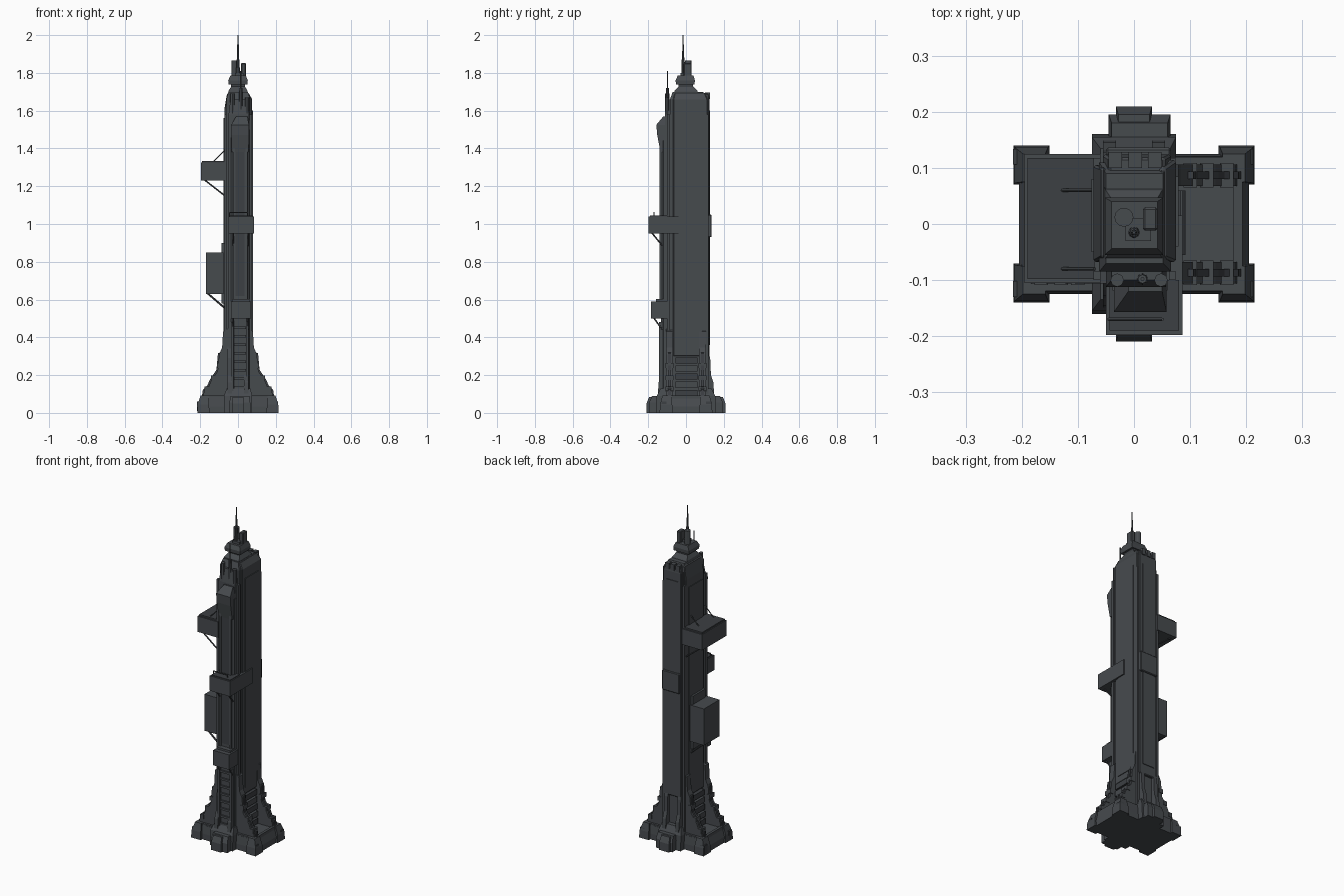
import bpy, bmesh, math
from mathutils import Vector

def mat(name, c):
    m = bpy.data.materials.new(name)
    m.diffuse_color = (*c, 1)
    return m
HULL = mat("hull grey", (0.062, 0.069, 0.076))
DARK = mat("dark grey", (0.045, 0.050, 0.056))

def finish(name, bm, m, bevel=0):
    bmesh.ops.recalc_face_normals(bm, faces=bm.faces)
    me = bpy.data.meshes.new(name)
    bm.to_mesh(me)
    bm.free()
    me.materials.append(m)
    o = bpy.data.objects.new(name, me)
    bpy.context.collection.objects.link(o)
    if bevel:
        b = o.modifiers.new("bevel", 'BEVEL')
        b.width, b.segments = bevel, 1
    return o

def stack(name, rings, m=HULL, bevel=0):
    """Loft through horizontal rectangles (x0, x1, y0, y1, z)."""
    bm = bmesh.new()
    prev = None
    for x0, x1, y0, y1, z in rings:
        r = [bm.verts.new(p) for p in ((x0, y0, z), (x1, y0, z), (x1, y1, z), (x0, y1, z))]
        if prev:
            for i in range(4):
                bm.faces.new((prev[i], prev[(i + 1) % 4], r[(i + 1) % 4], r[i]))
        else:
            bm.faces.new(r[::-1])
        prev = r
    bm.faces.new(prev)
    return finish(name, bm, m, bevel)

def box(name, x0, x1, y0, y1, z0, z1, m=HULL, bevel=0):
    return stack(name, [(x0, x1, y0, y1, z0), (x0, x1, y0, y1, z1)], m, bevel)

def prism(name, pts, axis, a, b, m=HULL, bevel=0):
    """Extrude a profile along x (pts are y,z), y (pts are x,z) or z (pts are x,y)."""
    def put(p, t):
        return {'x': (t, p[0], p[1]), 'y': (p[0], t, p[1]), 'z': (p[0], p[1], t)}[axis]
    bm = bmesh.new()
    lo = [bm.verts.new(put(p, a)) for p in pts]
    hi = [bm.verts.new(put(p, b)) for p in pts]
    n = len(pts)
    bm.faces.new(lo)
    bm.faces.new(hi[::-1])
    for i in range(n):
        bm.faces.new((lo[i], lo[(i + 1) % n], hi[(i + 1) % n], hi[i]))
    return finish(name, bm, m, bevel)

def rod(name, p, q, r0, r1=None, n=8, m=HULL):
    p, q = Vector(p), Vector(q)
    bm = bmesh.new()
    bmesh.ops.create_cone(bm, cap_ends=True, segments=n, radius1=r0,
                          radius2=r0 if r1 is None else r1, depth=(q - p).length)
    rot = (q - p).to_track_quat('Z', 'Y').to_matrix()
    for v in bm.verts:
        v.co = rot @ v.co + (p + q) / 2
    return finish(name, bm, m)

# Base platform with raised deck rim
stack("base_platform", [(-.205, .205, -.125, .125, 0), (-.205, .205, -.125, .125, .035),
                        (-.19, .19, -.12, .12, .085)])
for s in (-1, 1):
    box("deck_rim_side", s * .185 - .008, s * .185 + .008, -.115, .115, .075, .093)
    box("deck_rim_long", -.185, .185, s * .112 - .007, s * .112 + .007, .075, .093)
    # Front and back piers of the base
    stack("pier_wide", [(-.075, .075, s * .1 - .06, s * .1 + .06, 0),
                        (-.075, .075, s * .1 - .055, s * .1 + .055, .09),
                        (-.06, .065, s * .1 - .035, s * .1 + .035, .13)])
    stack("pier_step", [(-.045, .065, s * .15 - .045, s * .15 + .045, 0),
                        (-.045, .065, s * .15 - .045, s * .15 + .045, .055),
                        (-.04, .06, s * .15 - .03, s * .15 + .03, .09)])
    stack("pier_nose", [(-.032, .032, s * .18 - .029, s * .18 + .029, 0),
                        (-.032, .032, s * .18 - .029, s * .18 + .029, .05),
                        (-.028, .028, s * .18 - .015, s * .18 + .015, .085)])
    # Corner feet and flared buttresses
    for t in (-1, 1):
        stack("corner_foot", [(s * .183 - .032, s * .183 + .032, t * .105 - .035, t * .105 + .035, 0),
                              (s * .183 - .030, s * .183 + .030, t * .105 - .032, t * .105 + .032, .045),
                              (s * .178 - .02, s * .178 + .02, t * .1 - .025, t * .1 + .025, .093)])
        box("foot_plate", s * .2 - .016, s * .2 + .012, t * .118 - .012, t * .118 + .016, .01, .06, DARK)
        fin = [(.05, .08), (.185, .08), (.18, .115), (.155, .14), (.145, .165), (.108, .22), (.1, .31),
               (.084, .345), (.079, .43), (.05, .45)]
        prism("side_buttress", [(s * x, z) for x, z in fin], 'y', t * .068, t * .106)
        prism("buttress_spine", [(s * (x + .006), z + .008) for x, z in fin[1:7]] +
              [(s * .06, .32), (s * .06, .09)], 'y', t * .08, t * .094, DARK)
        for x, z in ((.165, .125), (.13, .185), (.1, .25)):
            box("buttress_vent", s * x - .012, s * x + .012, t * .087 - .022, t * .087 + .022, z - .012, z + .014)
        # Slim fins on the front and back
        fin2 = [(.08, .08), (.15, .08), (.145, .16), (.132, .2), (.128, .29), (.118, .33), (.08, .4)]
        prism("front_back_fin", [(s * y, z) for y, z in fin2], 'x', t * .032, t * .055)
    # Stepped panels between the buttresses
    for i in range(5):
        box("side_step", s * .07 - .022 + i * .002, s * .07 + .022 - i * .002, -.055, .06,
            .09 + i * .043, .122 + i * .043, HULL if i % 2 else DARK)

# Tower core and side panels
stack("tower_core", [(-.062, .066, -.085, .11, .08), (-.062, .066, -.085, .11, 1.66),
                     (-.05, .052, -.07, .09, 1.7)])
stack("right_wall", [(.05, .075, -.068, .114, .3), (.05, .075, -.068, .114, 1.66),
                     (.045, .055, -.06, .1, 1.695)], HULL, .004)
stack("left_wall", [(-.072, -.05, -.068, .105, .3), (-.072, -.05, -.068, .105, 1.61),
                    (-.058, -.05, -.06, .1, 1.69)], HULL, .004)
box("right_wall_panel", .07, .079, -.04, .085, .34, 1.6)
box("left_wall_panel", -.076, -.07, -.05, .08, .34, 1.56)
for x in (-.066, .068):
    for y in (-.09, .112):
        box("corner_rib", x - .006, x + .006, y - .01, y + .006, .1, 1.58)

# Back column with notched top
stack("back_column", [(-.055, .066, .09, .124, .3), (-.055, .066, .09, .124, 1.65),
                      (-.045, .055, .08, .118, 1.69)], HULL, .004)
box("back_column_panel", -.035, .045, .12, .128, .36, 1.6)
box("back_band", -.05, .066, .115, .136, .93, 1.05, HULL, .004)
for x in (-.035, .0, .035):
    box("back_notch", x - .01, x + .014, .1, .128, 1.66, 1.697)

# Front columns: inner one tall, outer one with a pointed roof
stack("front_inner_column", [(-.05, .058, -.112, -.07, .08), (-.05, .058, -.112, -.07, 1.58),
                             (-.04, .05, -.1, -.06, 1.66)])
shaft = [(-.038, -.1), (.06, -.1), (.06, -.118), (.045, -.132), (-.022, -.132), (-.038, -.118)]
prism("front_outer_column", shaft, 'z', .08, 1.5)
stack("front_roof", [(-.034, .056, -.135, -.1, 1.38), (-.036, .058, -.152, -.1, 1.47),
                     (-.036, .058, -.157, -.1, 1.525), (-.01, .05, -.12, -.1, 1.57)])
for x in (-.022, .044):
    box("front_rail", x - .005, x + .005, -.139, -.125, .6, 1.42)
box("front_recess", -.012, .034, -.135, -.125, .62, 1.4, DARK)
for i in range(8):
    box("front_rung", -.02, .042, -.142, -.125, .13 + i * .045, .142 + i * .045)
for x in (-.03, .05):
    box("front_ladder_side", x - .006, x + .006, -.142, -.12, .09, .48)
for x in (-.03, .048):
    rod("roof_vent", (x, -.1, 1.55), (x, -.1, 1.69 if x < 0 else 1.67), .012)

# Hanging modules with braces, parapets and small roof gear
box("upper_left_module", -.195, -.06, -.105, .125, 1.23, 1.325)
box("upper_left_roof", -.19, -.07, -.098, .118, 1.325, 1.334, DARK)
box("lower_left_module", -.17, -.078, -.076, .072, .63, .85)
box("lower_left_mount", -.088, -.06, -.06, .06, .58, .9)
stack("front_module", [(-.05, .086, -.198, .015, .95), (-.05, .086, -.198, .015, 1.04)])
box("front_module_roof", -.044, .08, -.19, -.1, 1.035, 1.045, DARK)
box("front_lower_module", -.036, .07, -.186, -.1, .5, .59)
box("front_lower_roof", -.03, .06, -.16, -.1, .59, .602)
for y in (-.09, .1):
    rod("upper_brace", (-.175, y, 1.232), (-.07, y, 1.15), .004)
for y in (-.06, .055):
    rod("lower_brace", (-.16, y, .632), (-.07, y, .555), .005)
for y in (-.08, .06):
    rod("upper_stay", (-.13, y, 1.33), (-.07, y, 1.39), .003)
for x in (-.025, .055):
    rod("front_brace", (x, -.18, .952), (x, -.125, .885), .004)
    rod("front_lower_brace", (x, -.17, .502), (x, -.125, .44), .004)
rod("module_rail", (-.045, -.17, 1.06), (.05, -.17, 1.06), .003)
for x in (-.045, .05):
    rod("module_rail_post", (x, -.17, 1.035), (x, -.17, 1.06), .003)

# Crown tiers
stack("crown_base", [(-.055, .055, -.065, .07, 1.68), (-.05, .05, -.06, .06, 1.705),
                     (-.034, .036, -.038, .036, 1.73)])
box("crown_neck", -.036, .038, -.04, .038, 1.71, 1.75, DARK)
stack("crown_collar", [(-.05, .05, -.053, .045, 1.738), (-.052, .052, -.055, .047, 1.76),
                       (-.04, .042, -.044, .04, 1.785)])
rod("crown_tank", (-.018, .012, 1.77), (-.018, .012, 1.865), .017, n=12)
box("crown_block", .016, .042, -.012, .03, 1.77, 1.852, HULL, .004)
box("crown_low_block", -.015, .03, -.03, .01, 1.77, 1.80)

# Spire and secondary antenna
rod("spire_foot", (0, -.015, 1.77), (0, -.015, 1.87), .011, .008)
rod("spire_mid", (0, -.015, 1.87), (0, -.015, 1.95), .006, .004)
rod("spire_tip", (0, -.015, 1.94), (0, -.015, 2.0), .0025)
rod("antenna_foot", (.015, -.098, 1.57), (.015, -.098, 1.72), .012, .008)
rod("antenna_tip", (.015, -.098, 1.71), (.015, -.098, 1.81), .0035)
